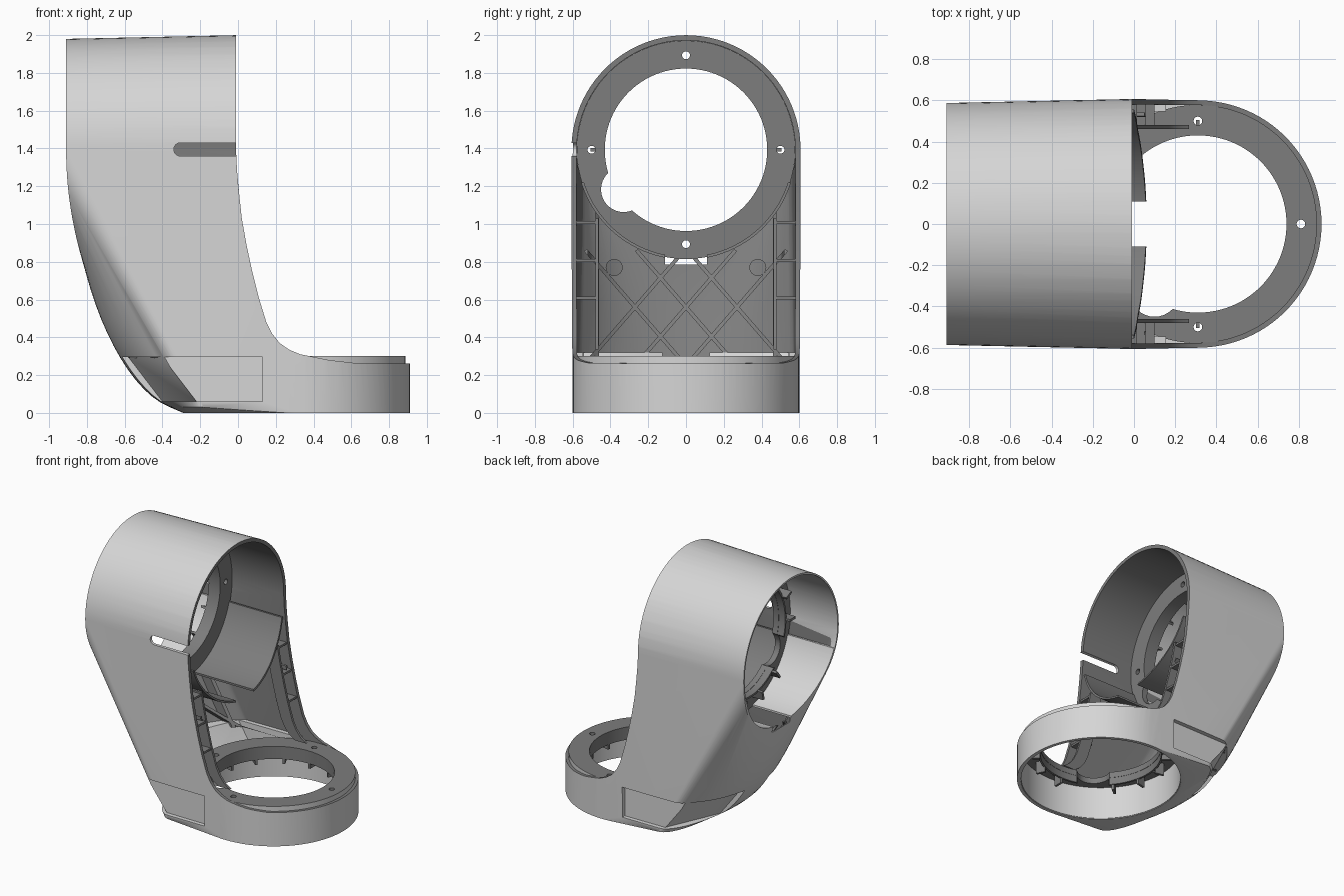
import bpy, bmesh, math
from mathutils import Matrix, Vector
from mathutils.geometry import interpolate_bezier

if "Cube" in bpy.data.objects:
    bpy.data.objects.remove(bpy.data.objects["Cube"])


def material(name, v):
    m = bpy.data.materials.new(name)
    m.use_nodes = True
    m.diffuse_color = (v, v, v, 1)
    m.node_tree.nodes["Principled BSDF"].inputs["Base Color"].default_value = (v, v, v, 1)
    return m


MATS = [material("light grey shell", 0.67), material("dark grey interior", 0.205)]
LIGHT, DARK = 0, 1
AXIS_Z = 1.393      # height of the horizontal cylinder's axis


def finish(name, bm, mat):
    bmesh.ops.recalc_face_normals(bm, faces=bm.faces)
    for f in bm.faces:
        f.material_index = mat
    me = bpy.data.meshes.new(name)
    bm.to_mesh(me)
    bm.free()
    for m in MATS:
        me.materials.append(m)
    ob = bpy.data.objects.new(name, me)
    bpy.context.scene.collection.objects.link(ob)
    return ob


def box(name, lo, hi, mat=LIGHT, turn=0):
    """Box between two corners, optionally turned about its own x axis."""
    lo, hi = Vector(lo), Vector(hi)
    bm = bmesh.new()
    m = Matrix.Translation((lo + hi) / 2) @ Matrix.Rotation(turn, 4, 'X') @ Matrix.Diagonal((*(hi - lo), 1))
    bmesh.ops.create_cube(bm, size=1, matrix=m)
    return finish(name, bm, mat)


def bridge(name, loops, closed, mat):
    """Skin neighbouring point loops; closed joins last to first, otherwise the ends are capped."""
    bm = bmesh.new()
    vs = [[bm.verts.new(p) for p in loop] for loop in loops]
    n = len(vs[0])
    for k in range(len(vs) if closed else len(vs) - 1):
        a, b = vs[k], vs[(k + 1) % len(vs)]
        for i in range(n):
            j = (i + 1) % n
            bm.faces.new((a[i], a[j], b[j], b[i]))
    if not closed:
        bm.faces.new(vs[0])
        bm.faces.new(vs[-1])
    return finish(name, bm, mat)


def side_prism(name, pts, y0, y1, mat):
    return bridge(name, [[(x, y, z) for x, z in pts] for y in (y0, y1)], False, mat)


TURN_X = Matrix.Rotation(math.pi / 2, 4, 'Y')   # local z becomes world x
TURN_Y = Matrix.Rotation(math.pi / 2, 4, 'X')


def cylinder(name, centre, r, length, turn=Matrix(), mat=LIGHT, seg=96):
    bm = bmesh.new()
    bmesh.ops.create_cone(bm, cap_ends=True, segments=seg, radius1=r, radius2=r, depth=length,
                          matrix=Matrix.Translation(centre) @ turn)
    return finish(name, bm, mat)


def tube(name, r0, r1, z0, z1, place, mat, seg=96):
    loops = [[place @ Vector((r * math.cos(i * math.tau / seg), r * math.sin(i * math.tau / seg), z))
              for i in range(seg)] for r, z in ((r0, z0), (r1, z0), (r1, z1), (r0, z1))]
    return bridge(name, loops, True, mat)


def boolean(a, b, op='DIFFERENCE', keep=False):
    mod = a.modifiers.new("cut", 'BOOLEAN')
    mod.object, mod.operation, mod.solver = b, op, 'EXACT'
    bpy.context.view_layer.update()
    me = bpy.data.meshes.new_from_object(a.evaluated_get(bpy.context.evaluated_depsgraph_get()))
    a.modifiers.clear()
    a.data = me
    if not keep:
        bpy.data.objects.remove(b)
    return a


def bezier(pts, n):
    return interpolate_bezier(*[Vector((x, 0, z)) for x, z in pts], n)


def elbow(name, off, front, mat=LIGHT):
    """Convex elbow between the horizontal and the upright cylinder, shrunk by off."""
    pts = []
    n = 96
    for i in range(n):
        c, s = math.cos(i * math.tau / n), math.sin(i * math.tau / n)
        r = 0.587 - off
        z = AXIS_Z + r * s
        pts.append((-0.91 + off + 0.25 * max(0, AXIS_Z - z) ** 2, r * c, z))   # rear rim
        r = 0.609 - off
        pts.append((front, r * c, AXIS_Z + r * s))
        r = 0.6 - off
        pts += [(0.31 + r * c, r * s, off), (0.31 + r * c, r * s, 0.32)]
    # curved back skin: rounded sections from the fold line out to the back outline
    back = bezier([(-.82, .8), (-.745, .47), (-.57, .11), (-.36, .03)], 14)
    fold = bezier([(-.91, AXIS_Z), (-.6, .95), (-.28, .4), (-.18, .03)], 14)
    for k, (p, c) in enumerate(zip(back, fold)):
        d = p - c
        d *= 1 - off / d.length
        for i in range(49):
            a = math.pi * (i / 48 - 0.5)
            v = c + d * math.cos(a)
            pts.append((v.x, (0.587 + 0.001 * k - off) * math.sin(a), max(v.z, 0.03 + off)))
    bm = bmesh.new()
    vs = [bm.verts.new(p) for p in pts]
    bmesh.ops.remove_doubles(bm, verts=vs, dist=1e-4)
    r = bmesh.ops.convex_hull(bm, input=bm.verts)
    loose = {g for g in r["geom_interior"] + r["geom_unused"] if isinstance(g, bmesh.types.BMVert)}
    bmesh.ops.delete(bm, geom=list(loose), context='VERTS')
    return finish(name, bm, mat)


# Side outline with the concave front curve
curve = [(.62, .264), (.48, .28), (.38, .3), (.33, .31), (.27, .335), (.22, .37), (.18, .42), (.15, .48),
         (.11, .61), (.075, .75), (.045, .89), (.02, 1.03), (.005, 1.17), (-.005, 1.28), (-.01, 1.38)]
outline = [(-1.2, -.2), (1.2, -.2), (1.2, .26)] + curve + [(-.01, 2.2), (-1.2, 2.2)]
side = side_prism("side_outline", outline, -1, 1, DARK)
body = boolean(elbow("shell", 0, .1), side, 'INTERSECT', True)


def cut_pocket(ob, s, g):
    """Side recess: a flat floor, then a floor folding inwards towards the back."""
    z0, z1 = .06 - g, .295 + g
    flat = [(.13 + g, .57 - g), (-.9, .56 - g), (-.9, .8), (.13 + g, .8)]
    boolean(ob, bridge("c", [[(x, s * y, z) for x, y in flat] for z in (z0, z1)], False, LIGHT))
    loops = []
    for x, z in ((-.22 + g, z0), (-.4 + g, z1)):
        fold = [(x, .56 - g), (x - .18, .15 - g), (-1, .15 - g), (-1, .8), (x, .8)]
        loops.append([(px, s * py, z) for px, py in fold])
    boolean(ob, bridge("c", loops, False, LIGHT))


# Liner under the motor opening, following the body outline
for name, x0, x1, mat in (("rear_liner", -.95, -.48, LIGHT), ("front_liner", -.48, .3, DARK)):
    liner = tube(name, .567, .582, x0, x1, Matrix.Translation((0, 0, AXIS_Z)) @ TURN_X, mat)
    boolean(liner, box("c", (-2, -1, 1.22), (2, 1, 3), mat))
    boolean(liner, body, 'INTERSECT', True)
    boolean(liner, box("c", (-2, -.11, .7), (2, .11, .84), mat))

# Hollow shell with side pockets, openings, slot and rear notch
cavity = elbow("cavity", .025, .3, DARK)
for s in (1, -1):
    cut_pocket(cavity, s, .025)
    cut_pocket(body, s, 0)
boolean(body, cavity)
boolean(body, cylinder("c", (-.83, 0, AXIS_Z), .574, .7, TURN_X))
boolean(body, cylinder("c", (-.04, 0, AXIS_Z), .579, .88, TURN_X, DARK))
boolean(body, cylinder("c", (.31, 0, .03), .575, .5))
boolean(body, box("c", (-1.5, -.11, .785), (-.5, .11, .84)))
boolean(body, box("c", (-.305, -.8, 1.36), (.2, -.4, 1.43)))
boolean(body, cylinder("c", (-.305, -.6, 1.395), .035, .4, TURN_Y, LIGHT, 24))

# Wall of the lower socket
tube("socket_wall", .57, .597, .004, .257, Matrix.Translation((.31, 0, 0)), LIGHT)


# Mounting flange with four screw holes, a cable notch, a collar and small clips
def flange(prefix, place, notch_x):
    ring = tube(prefix + "_flange", .43, .578, 0, .045, Matrix(), DARK)
    for f in ring.data.polygons:
        if f.center.xy.length > .57:
            f.material_index = LIGHT
    boolean(ring, cylinder("c", (notch_x, -.33, 0), .12, .3, mat=DARK, seg=32))
    for k in range(4):
        a = k * math.pi / 2
        boolean(ring, cylinder("c", (.5 * math.cos(a), .5 * math.sin(a), 0), .021, .3, mat=DARK, seg=20))
    ring.data.transform(place)
    collar = tube(prefix + "_collar", .432, .447, -.055, .002, Matrix(), DARK)
    boolean(collar, cylinder("c", (notch_x, -.33, 0), .12, .3, mat=DARK, seg=32))
    collar.data.transform(place)
    for k in range(14):
        a = (k + .5) * math.tau / 14
        if (Vector((.45 * math.cos(a), .45 * math.sin(a))) - Vector((notch_x, -.33))).length < .14:
            continue
        clip = box(prefix + "_clip", (.436, -.009, -.095), (.505, .009, .002), DARK)
        clip.data.transform(place @ Matrix.Rotation(a, 4, 'Z'))


flange("upper", Matrix.Translation((-.5, 0, AXIS_Z)) @ TURN_X, .21)
flange("lower", Matrix.Translation((.31, 0, .257)), -.21)

# Thin layer along the inside of the skin that limits the ribs
zone = elbow("rib_zone", .015, .3, DARK)
boolean(zone, elbow("c", .085, .3, DARK))
boolean(zone, side, 'INTERSECT')
boolean(zone, cylinder("c", (-.3, 0, AXIS_Z), .577, 2, TURN_X, DARK))
boolean(zone, box("c", (-2, -1, -1), (2, 1, .29), DARK))

# Stiffening ribs on the back skin: crossed lattice, uprights and bosses
bars = []
for s in (1, -1):
    for y in (-.27, 0, .27):
        bars.append(box("lattice_rib", (-1, y - .4, .55), (.1, y + .4, .57), DARK, s * math.radians(49)))
    bars.append(box("upright_rib", (-1, s * .47 - .009, .28), (.2, s * .47 + .009, 1.06), DARK))
    bars.append(cylinder("boss", (-.5, s * .38, .77), .045, .9, TURN_X, DARK, 24))
for bar in bars:
    boolean(bar, zone, 'INTERSECT', True)
bpy.data.objects.remove(zone)

# Rails along the front edges, tied to the side walls by short rungs
edge = [(x - .004, z) for x, z in curve[4:12]]
rail = edge + [(x - .1, z) for x, z in reversed(edge)]
for s in (1, -1):
    side_prism("front_rail", rail, s * .462, s * .48, DARK)
    for x, z in ((.1, .6), (.055, .8), (.015, 1.0)):
        y0, y1 = sorted((s * .47, s * .585))
        box("rail_rung", (x - .1, y0, z), (x, y1, z + .016), DARK)

# Smooth shading with sharp edges kept
for ob in bpy.context.scene.objects:
    if ob.type == 'MESH' and len(ob.data.polygons):
        bpy.ops.object.select_all(action='DESELECT')
        ob.select_set(True)
        bpy.context.view_layer.objects.active = ob
        bpy.ops.object.shade_smooth_by_angle(angle=math.radians(30))
